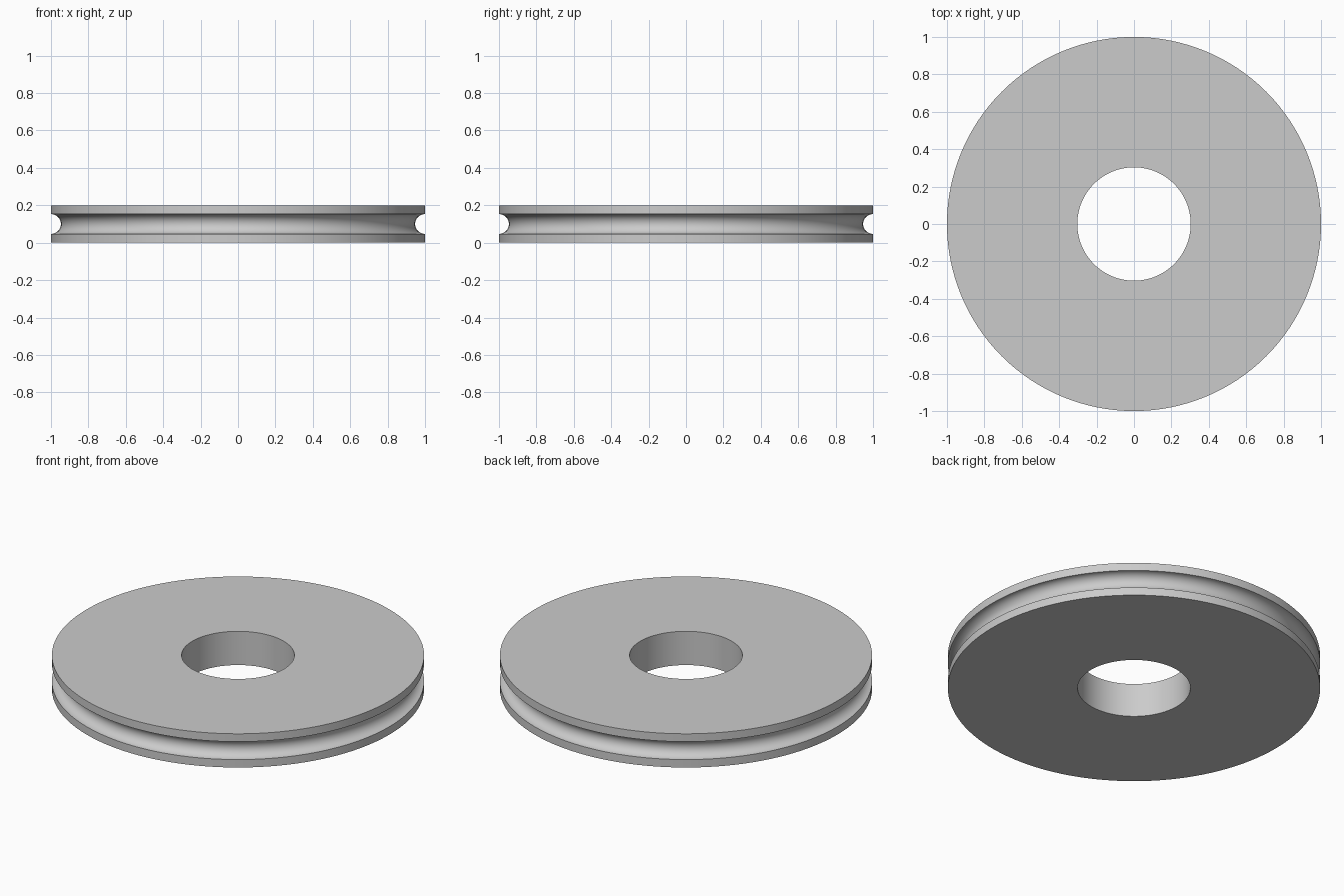
import bpy, bmesh, math

if "Cube" in bpy.data.objects:
    bpy.data.objects.remove(bpy.data.objects["Cube"], do_unlink=True)

OUTER, BORE, HEIGHT, GROOVE = 1.0, 0.303, 0.2, 0.053
SEGMENTS, GROOVE_STEPS = 128, 24

# Plain grey material
grey = bpy.data.materials.new("light grey")
grey.use_nodes = True
grey.diffuse_color = (0.6, 0.6, 0.6, 1)
grey.node_tree.nodes["Principled BSDF"].inputs["Base Color"].default_value = grey.diffuse_color

# Closed cross-section: bore, flat sides and a half-round rim groove
profile = [(BORE, HEIGHT), (BORE, 0), (OUTER, 0)]
for i in range(GROOVE_STEPS + 1):
    a = math.pi * i / GROOVE_STEPS
    profile.append((OUTER - GROOVE * math.sin(a), HEIGHT / 2 - GROOVE * math.cos(a)))
profile.append((OUTER, HEIGHT))

# Revolve the section about the z axis
bm = bmesh.new()
verts = [bm.verts.new((r, 0, z)) for r, z in profile]
edges = [bm.edges.new((v, verts[i - 1])) for i, v in enumerate(verts)]
bmesh.ops.spin(bm, geom=verts + edges, cent=(0, 0, 0), axis=(0, 0, 1),
               angle=math.tau, steps=SEGMENTS, use_merge=True)
bmesh.ops.remove_doubles(bm, verts=bm.verts, dist=1e-5)
bmesh.ops.recalc_face_normals(bm, faces=bm.faces)
mesh = bpy.data.meshes.new("grooved_wheel")
bm.to_mesh(mesh)
bm.free()
mesh.materials.append(grey)

wheel = bpy.data.objects.new("grooved_wheel", mesh)
bpy.context.collection.objects.link(wheel)

# Smooth round walls with crisp rims
bpy.ops.object.select_all(action='DESELECT')
wheel.select_set(True)
bpy.context.view_layer.objects.active = wheel
bpy.ops.object.shade_smooth_by_angle(angle=math.radians(30))
